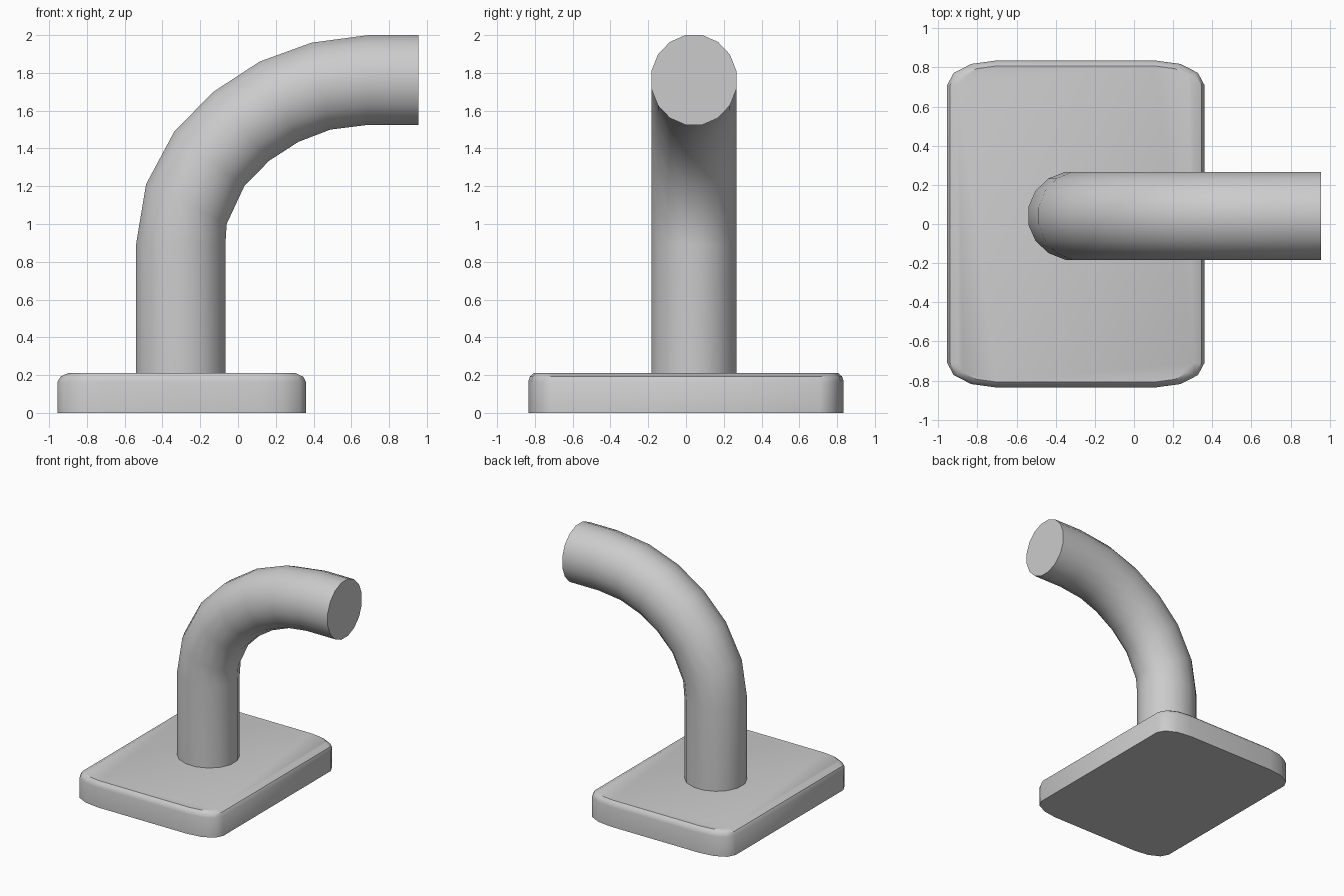
import bpy
from math import sin, cos, pi
from mathutils import Vector

if "Cube" in bpy.data.objects:
    bpy.data.objects.remove(bpy.data.objects["Cube"])


def loft(name, rings):
    """Skin equal-length rings into a closed, capped, smooth mesh."""
    n = len(rings[0])
    verts = [p for ring in rings for p in ring]
    faces = [tuple(range(n))[::-1], tuple(range(len(verts) - n, len(verts)))]
    for r in range(len(rings) - 1):
        for i in range(n):
            a, b = r * n + i, r * n + (i + 1) % n
            faces.append((a, b, b + n, a + n))
    mesh = bpy.data.meshes.new(name)
    mesh.from_pydata(verts, [], faces)
    obj = bpy.data.objects.new(name, mesh)
    bpy.context.collection.objects.link(obj)
    bpy.ops.object.select_all(action='DESELECT')
    obj.select_set(True)
    bpy.context.view_layer.objects.active = obj
    bpy.ops.object.mode_set(mode='EDIT')
    bpy.ops.mesh.select_all(action='SELECT')
    bpy.ops.mesh.normals_make_consistent(inside=False)
    bpy.ops.object.mode_set(mode='OBJECT')
    bpy.ops.object.shade_smooth_by_angle(angle=pi / 5)
    return obj


# Base plate: rounded rectangle with stretched corners and a bevelled top rim
def plate_ring(inset_x, inset_y, z):
    ring = []
    for q, (sx, sy) in enumerate([(1, 1), (-1, 1), (-1, -1), (1, -1)]):
        for k in range(4):
            a = q * pi / 2 + k * pi / 6
            ring.append((-0.2975 + sx * 0.41 + (0.2475 - inset_x) * cos(a),
                         sy * 0.71 + (0.125 - inset_y) * sin(a), z))
    return ring


loft("base_plate", [plate_ring(0, 0, 0), plate_ring(0, 0, 0.165),
                    plate_ring(0.015, 0.008, 0.192),
                    plate_ring(0.055, 0.028, 0.21)])


# Bent pipe: 16-sided rings, each given by outer and inner (x, z) of the bend
def pipe_ring(outer, inner):
    o = Vector((outer[0], 0.042, outer[1]))
    i = Vector((inner[0], 0.042, inner[1]))
    mid, half = (o + i) / 2, (o - i) / 2
    side = Vector((0, 0.225, 0))
    angles = [(k + 0.5) * pi / 8 for k in range(16)]
    return [mid + (half * cos(a) + side * sin(a)) / cos(pi / 16) for a in angles]


bend = [((-0.54, 0.20), (-0.067, 0.20)),
        ((-0.54, 0.89), (-0.067, 0.89)),
        ((-0.487, 1.21), (-0.06, 1.00)),
        ((-0.337, 1.49), (0.033, 1.20)),
        ((-0.13, 1.70), (0.165, 1.335)),
        ((0.115, 1.86), (0.32, 1.435)),
        ((0.39, 1.96), (0.49, 1.50)),
        ((0.69, 2.0), (0.69, 1.525)),
        ((0.955, 2.0), (0.955, 1.525))]
loft("bent_pipe", [pipe_ring(o, i) for o, i in bend])
